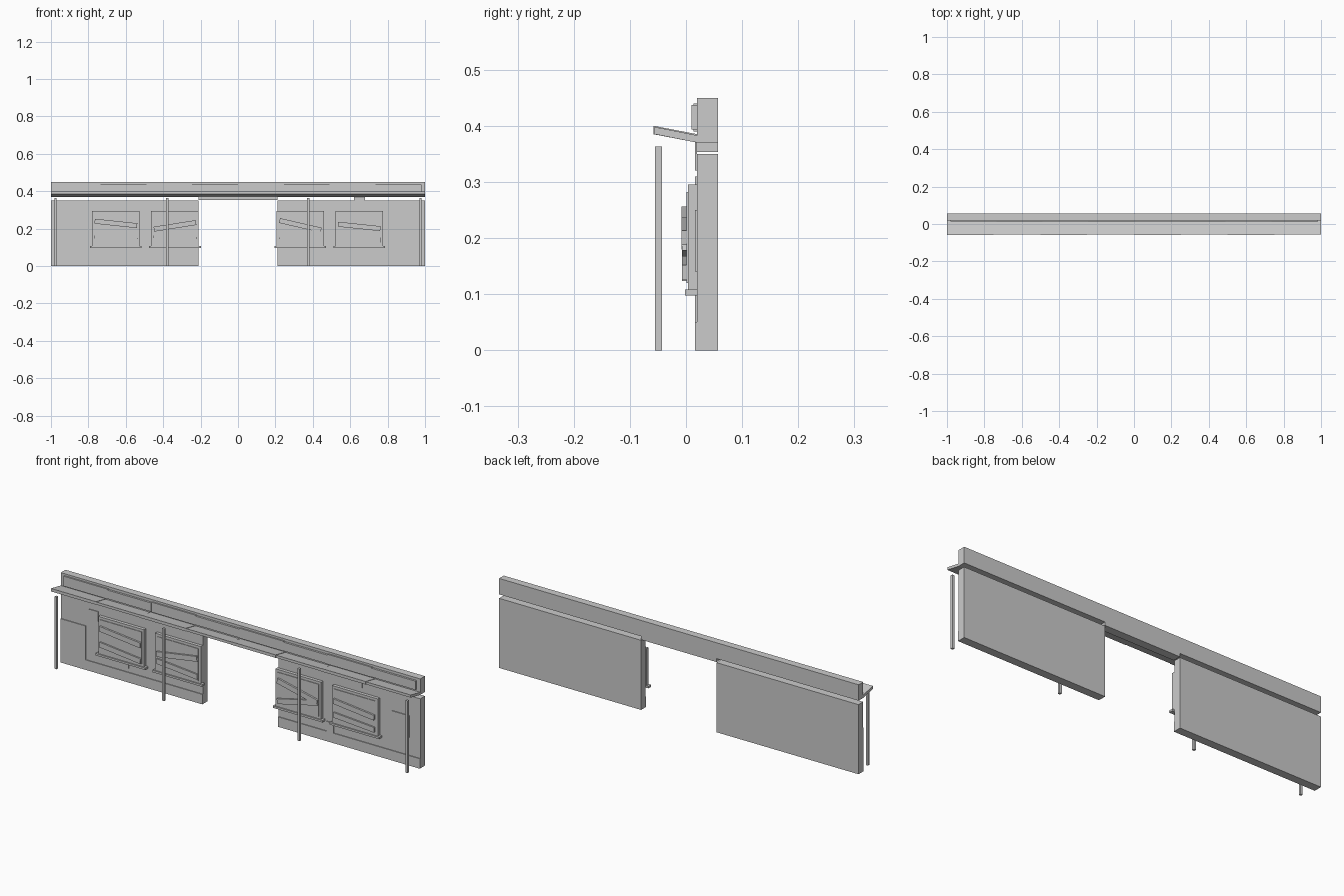
import bpy, bmesh, math
from mathutils import Matrix

if "Cube" in bpy.data.objects:
    bpy.data.objects.remove(bpy.data.objects["Cube"])

grey = bpy.data.materials.new("plain_grey")
grey.diffuse_color = (0.6, 0.6, 0.6, 1)
grey.use_nodes = True
grey.node_tree.nodes["Principled BSDF"].inputs["Base Color"].default_value = grey.diffuse_color


def finish(name, bm):
    mesh = bpy.data.meshes.new(name)
    bm.to_mesh(mesh)
    bm.free()
    mesh.materials.append(grey)
    ob = bpy.data.objects.new(name, mesh)
    bpy.context.collection.objects.link(ob)
    return ob


def box(name, x0, x1, y0, y1, z0, z1, tilt=0):
    """Box between bounds, optionally tilted in the facade plane (degrees)."""
    bm = bmesh.new()
    bmesh.ops.create_cube(bm, size=1)
    bmesh.ops.scale(bm, vec=(x1 - x0, y1 - y0, z1 - z0), verts=bm.verts)
    bmesh.ops.transform(bm, matrix=Matrix.Rotation(math.radians(-tilt), 4, 'Y'), verts=bm.verts)
    bmesh.ops.translate(bm, vec=((x0 + x1) / 2, (y0 + y1) / 2, (z0 + z1) / 2), verts=bm.verts)
    return finish(name, bm)


def extrude_x(name, profile, x0, x1):
    """Closed (y, z) profile swept along x."""
    bm = bmesh.new()
    face = bm.faces.new([bm.verts.new((x0, y, z)) for y, z in profile])
    res = bmesh.ops.extrude_face_region(bm, geom=[face])
    moved = [g for g in res["geom"] if isinstance(g, bmesh.types.BMVert)]
    bmesh.ops.translate(bm, vec=(x1 - x0, 0, 0), verts=moved)
    bmesh.ops.recalc_face_normals(bm, faces=bm.faces)
    return finish(name, bm)


# Two wall halves, each with a projecting plinth
wall_profile = [(0.057, 0), (0.057, 0.35), (0.02, 0.35), (0.02, 0.05), (0.016, 0.05), (0.016, 0)]
extrude_x("left_wall", wall_profile, -1, -0.21)
extrude_x("right_wall", wall_profile, 0.21, 1)

# Lintel over the doorway and the long parapet
box("lintel", -0.21, 0.21, 0.016, 0.057, 0.353, 0.372)
box("parapet", -1, 1, 0.02, 0.057, 0.37, 0.45)

# Eight sign boards on the parapet and eight sloping canopy planks
for i in range(8):
    odd = i % 2
    a = -0.98 + i * 0.245
    box("sign_board", a, a + 0.245, 0.013 - 0.003 * odd, 0.02,
        0.39 + 0.003 * odd, 0.44 - 0.003 * odd)
    a = -1 + i * 0.25
    d = 0.002 * odd
    extrude_x("canopy_plank", [(-0.058 + d, 0.385), (-0.058 + d, 0.40 - d),
                               (0.02, 0.385 - d), (0.02, 0.37)], a, a + 0.25)

# Free-standing posts under the canopy edge
for x in (-0.976, -0.378, 0.375, 0.976):
    box("post", x - 0.006, x + 0.006, -0.055, -0.043, 0, 0.363)

# Boarded windows: centre x, then (height, tilt) for each nailed board
windows = [
    (-0.653, ((0.228, -6), (0.148, -6))),
    (-0.337, ((0.215, 9), (0.152, -5))),
    (0.333, ((0.218, -13), (0.165, 13))),
    (0.648, ((0.212, -6), (0.147, -4))),
]
for x, boards in windows:
    box("window_frame", x - 0.127, x + 0.127, 0.004, 0.02, 0.108, 0.295)
    box("window_panel", x - 0.115, x + 0.115, 0.001, 0.004, 0.12, 0.282)
    box("window_sill", x - 0.138, x + 0.138, -0.002, 0.02, 0.098, 0.108)
    for k, (z, tilt) in enumerate(boards):
        box("nailed_board", x - 0.114, x + 0.114, -0.008 + 0.001 * k, 0.001,
            z - 0.013, z + 0.013, tilt)

# Thin plaster patches on the walls
for x0, x1, z0, z1 in ((-1, -0.86, 0.05, 0.22), (-0.84, -0.79, 0.26, 0.31),
                       (-0.71, -0.62, 0.07, 0.098), (0.62, 0.68, 0.32, 0.37),
                       (0.48, 0.52, 0.05, 0.1), (0.84, 0.94, 0.14, 0.25)):
    box("plaster_patch", x0, x1, 0.016, 0.02, z0, z1)
